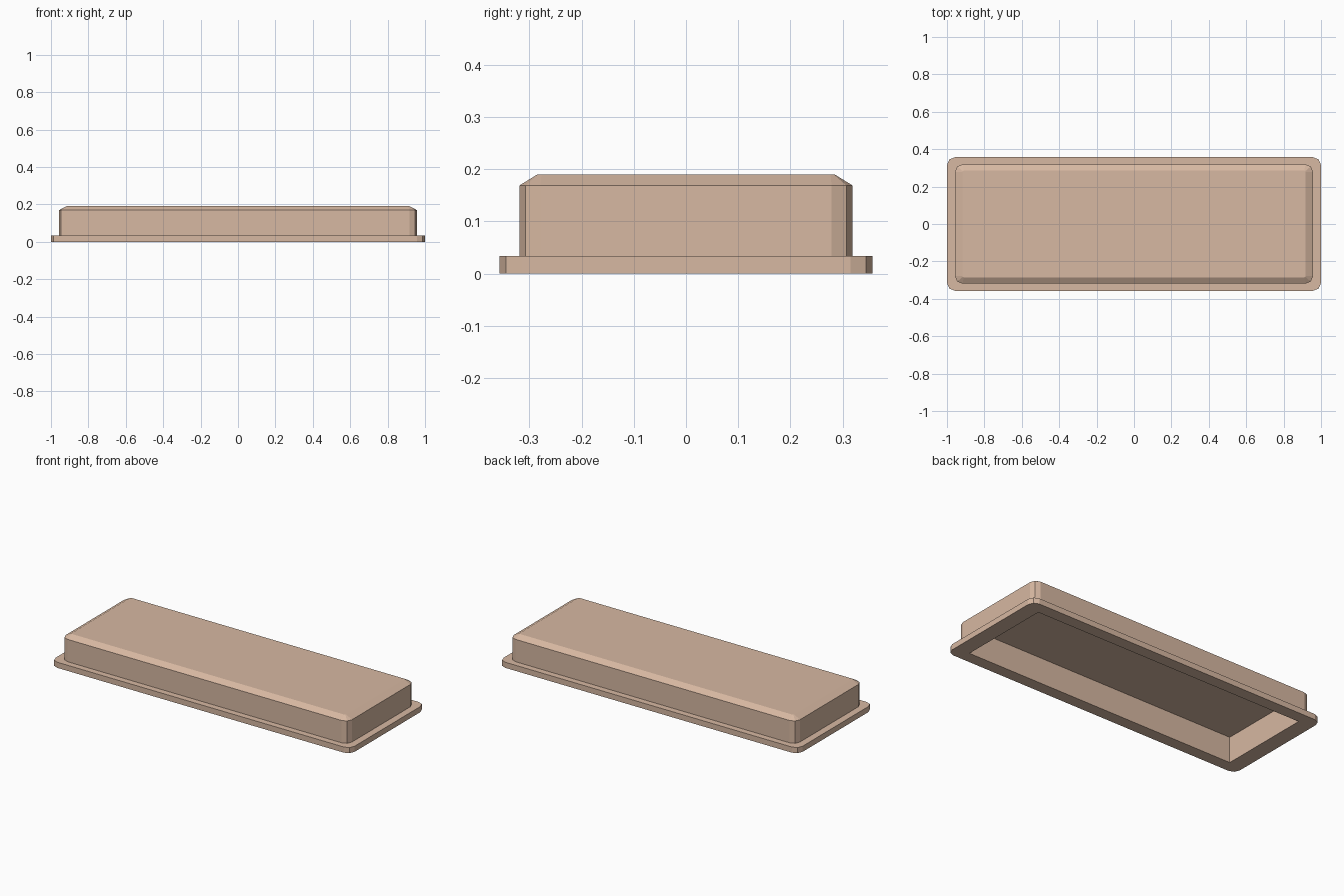
import bpy, bmesh
from math import cos, sin, radians

if "Cube" in bpy.data.objects:
    bpy.data.objects.remove(bpy.data.objects["Cube"])


def ring(bm, hx, hy, r, z):
    """Rectangle loop with two-segment rounded corners (12 vertices)."""
    verts = []
    for i, (sx, sy) in enumerate([(1, 1), (-1, 1), (-1, -1), (1, -1)]):
        for step in (0, 45, 90):
            a = radians(90 * i + step)
            verts.append(bm.verts.new((sx * (hx - r) + r * cos(a),
                                       sy * (hy - r) + r * sin(a), z)))
    return verts


# half width, half depth, corner radius, height: from cavity ceiling, round the rim, to the top
sections = [
    (0.905, 0.285, 0.0, 0.155),     # cavity ceiling
    (0.905, 0.285, 0.0, 0.0),       # cavity opening
    (1.0, 0.357, 0.042, 0.0),       # flange underside
    (1.0, 0.357, 0.042, 0.034),     # flange top
    (0.957, 0.319, 0.04, 0.034),    # body foot
    (0.957, 0.319, 0.04, 0.169),    # body shoulder
    (0.918, 0.285, 0.008, 0.19),    # bevelled top
]

bm = bmesh.new()
rings = [ring(bm, *s) for s in sections]
for low, high in zip(rings, rings[1:]):
    for i in range(12):
        j = (i + 1) % 12
        bm.faces.new((low[i], low[j], high[j], high[i]))
bm.faces.new(rings[0])
bm.faces.new(rings[-1])

# collapse the square cavity corners
bmesh.ops.remove_doubles(bm, verts=bm.verts, dist=0.0005)
bmesh.ops.recalc_face_normals(bm, faces=bm.faces)

mesh = bpy.data.meshes.new("flanged_lid")
bm.to_mesh(mesh)
bm.free()
lid = bpy.data.objects.new("flanged_lid", mesh)
bpy.context.collection.objects.link(lid)

tan = bpy.data.materials.new("tan")
tan.diffuse_color = (0.68, 0.48, 0.36, 1)
tan.use_nodes = True
tan.node_tree.nodes["Principled BSDF"].inputs["Base Color"].default_value = tan.diffuse_color
mesh.materials.append(tan)
